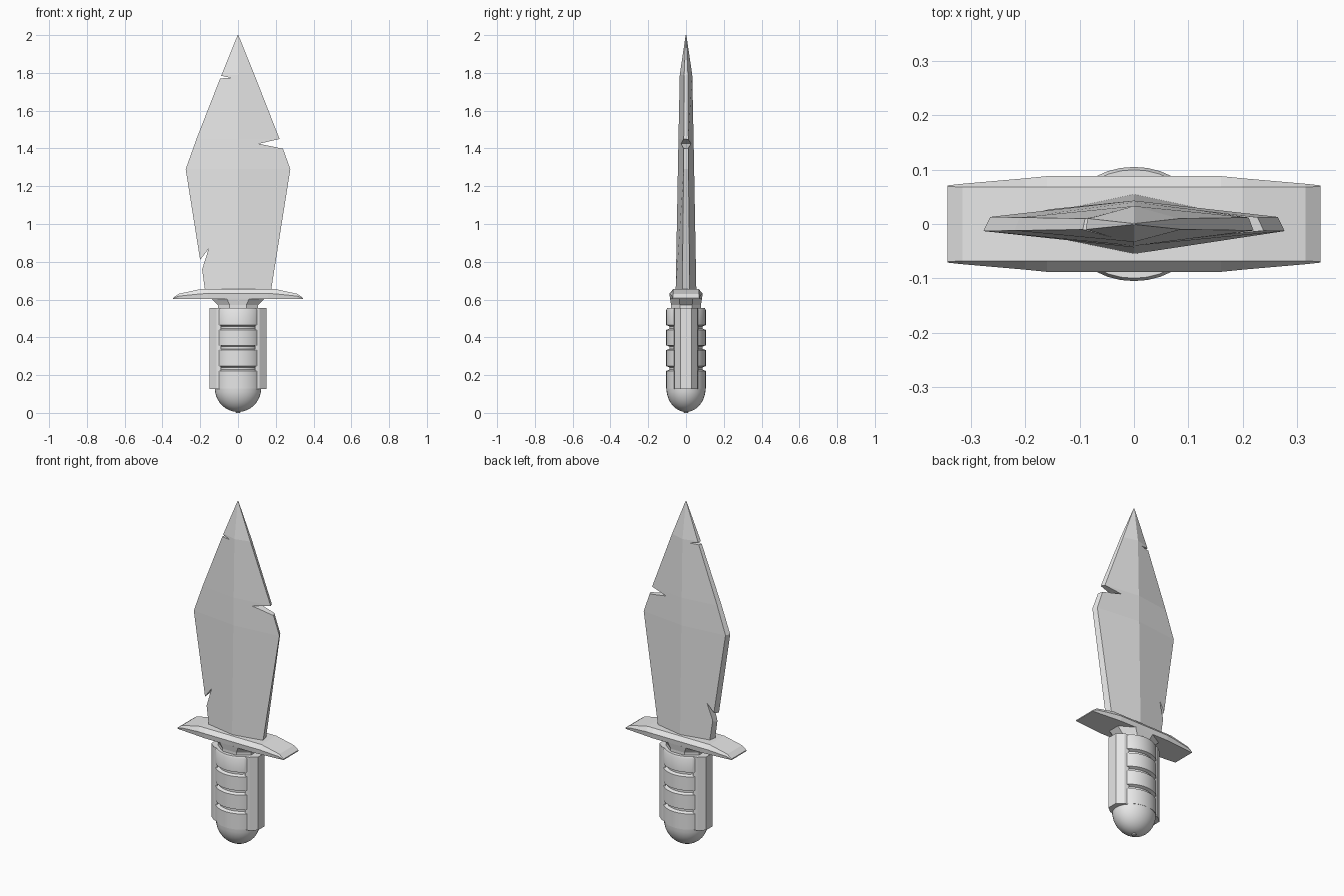
import bpy, bmesh, math

if "Cube" in bpy.data.objects:
    bpy.data.objects.remove(bpy.data.objects["Cube"])

grey = bpy.data.materials.new("plain_grey")
grey.diffuse_color = (0.8, 0.8, 0.8, 1)
grey.use_nodes = True
grey.node_tree.nodes["Principled BSDF"].inputs["Base Color"].default_value = grey.diffuse_color


def finish(name, bm, smooth=None):
    bmesh.ops.recalc_face_normals(bm, faces=bm.faces)
    mesh = bpy.data.meshes.new(name)
    bm.to_mesh(mesh)
    bm.free()
    ob = bpy.data.objects.new(name, mesh)
    bpy.context.collection.objects.link(ob)
    mesh.materials.append(grey)
    if smooth:
        bpy.ops.object.select_all(action='DESELECT')
        ob.select_set(True)
        bpy.context.view_layer.objects.active = ob
        bpy.ops.object.shade_smooth_by_angle(angle=math.radians(smooth))
    return ob


def loft(bm, rings):
    """Skin equal-sized rings of points and cap both ends."""
    rows = [[bm.verts.new(p) for p in ring] for ring in rings]
    n = len(rows[0])
    for a, b in zip(rows, rows[1:]):
        for i in range(n):
            j = (i + 1) % n
            bm.faces.new((a[i], a[j], b[j], b[i]))
    bm.faces.new(rows[0])
    bm.faces.new(rows[-1])


def ellipse(rx, ry, z, n, turn=0.0):
    return [(rx * math.cos(2 * math.pi * (i + turn) / n),
             ry * math.sin(2 * math.pi * (i + turn) / n), z) for i in range(n)]


# Blade: leaf outline with a central ridge and narrow flat edges
bm = bmesh.new()
rings = []
for z, w, r, e in [(0.63, 0.172, 0.055, 0.020), (1.29, 0.277, 0.043, 0.013),
                   (1.45, 0.220, 0.040, 0.012), (1.79, 0.087, 0.033, 0.010),
                   (2.0, 0.002, 0.002, 0.001)]:
    v = w * 0.955
    rings.append([(-w, -e, z), (0, -r, z), (w, -e, z), (v, e, z), (0, r, z), (-v, e, z)])
loft(bm, rings)
blade = finish("blade", bm)

# Nicks chipped out of the blade edges
bm = bmesh.new()
for nick in [[(0.30, 1.382), (0.24, 1.398), (0.11, 1.425), (0.22, 1.45), (0.30, 1.468)],
             [(-0.16, 1.769), (-0.035, 1.773), (-0.09, 1.785), (-0.16, 1.80)],
             [(-0.25, 0.60), (-0.175, 0.65), (-0.19, 0.76), (-0.155, 0.87), (-0.25, 0.745)]]:
    loft(bm, [[(x, y, z) for x, z in nick] for y in (-0.2, 0.2)])
cutter = finish("nick_cutter", bm)
cutter.hide_render = True
mod = blade.modifiers.new("nicks", 'BOOLEAN')
mod.operation = 'DIFFERENCE'
mod.solver = 'EXACT'
mod.object = cutter
bpy.ops.object.select_all(action='DESELECT')
blade.select_set(True)
bpy.context.view_layer.objects.active = blade
bpy.ops.object.modifier_apply(modifier="nicks")
bpy.data.objects.remove(cutter)

# Guard: cross-sections along x, bevelled on top and drooping at the ends
bm = bmesh.new()
rings = []
for x, top, mid, bottom, wide, narrow in [
        (-0.343, 0.609, 0.607, 0.603, 0.071, 0.069), (-0.315, 0.630, 0.618, 0.603, 0.074, 0.068),
        (-0.20, 0.655, 0.630, 0.603, 0.084, 0.068), (-0.16, 0.655, 0.632, 0.603, 0.088, 0.068),
        (0.16, 0.655, 0.632, 0.603, 0.088, 0.068), (0.20, 0.655, 0.630, 0.603, 0.084, 0.068),
        (0.315, 0.630, 0.618, 0.603, 0.074, 0.068), (0.343, 0.609, 0.607, 0.603, 0.071, 0.069)]:
    rings.append([(x, -narrow, top), (x, -wide, mid), (x, -wide * 0.96, bottom),
                  (x, wide * 0.96, bottom), (x, wide, mid), (x, narrow, top)])
loft(bm, rings)
finish("guard", bm)

# Collar between guard and grip
bm = bmesh.new()
loft(bm, [ellipse(0.115, 0.085, 0.545, 8, 0.5), ellipse(0.115, 0.085, 0.57, 8, 0.5),
          ellipse(0.155, 0.092, 0.606, 8, 0.5)])
finish("collar", bm)

# Grip: oval shaft with three grooves
outline = [(0.13, 1.0)]
for z in (0.235, 0.345, 0.452):
    outline += [(z - 0.013, 1.0), (z - 0.006, 0.84), (z + 0.006, 0.84), (z + 0.013, 1.0)]
outline += [(0.545, 1.0), (0.555, 0.95)]
bm = bmesh.new()
loft(bm, [ellipse(0.127 * s, 0.105 * s, z, 32) for z, s in outline])
finish("grip", bm, 30)

# Flat bars along both sides of the grip
for name, s in (("left_grip_bar", -1), ("right_grip_bar", 1)):
    bm = bmesh.new()
    loft(bm, [[(s * 0.09, -0.065, z), (s * 0.115, -0.06, z), (s * 0.151, -0.03, z),
               (s * 0.151, 0.03, z), (s * 0.115, 0.06, z), (s * 0.09, 0.065, z)]
              for z in (0.127, 0.555)])
    finish(name, bm)

# Pommel: half dome closing the grip
bm = bmesh.new()
rings = []
for k in range(10):
    a = math.radians(87) * k / 9
    rings.append(ellipse(0.123 * math.cos(a), 0.104 * math.cos(a), 0.132 - 0.127 * math.sin(a), 32))
loft(bm, rings)
finish("pommel", bm, 30)

# Small stud under the pommel
bm = bmesh.new()
loft(bm, [ellipse(0.010, 0.010, 0.0, 8), ellipse(0.018, 0.018, 0.012, 8)])
finish("pommel_stud", bm)
